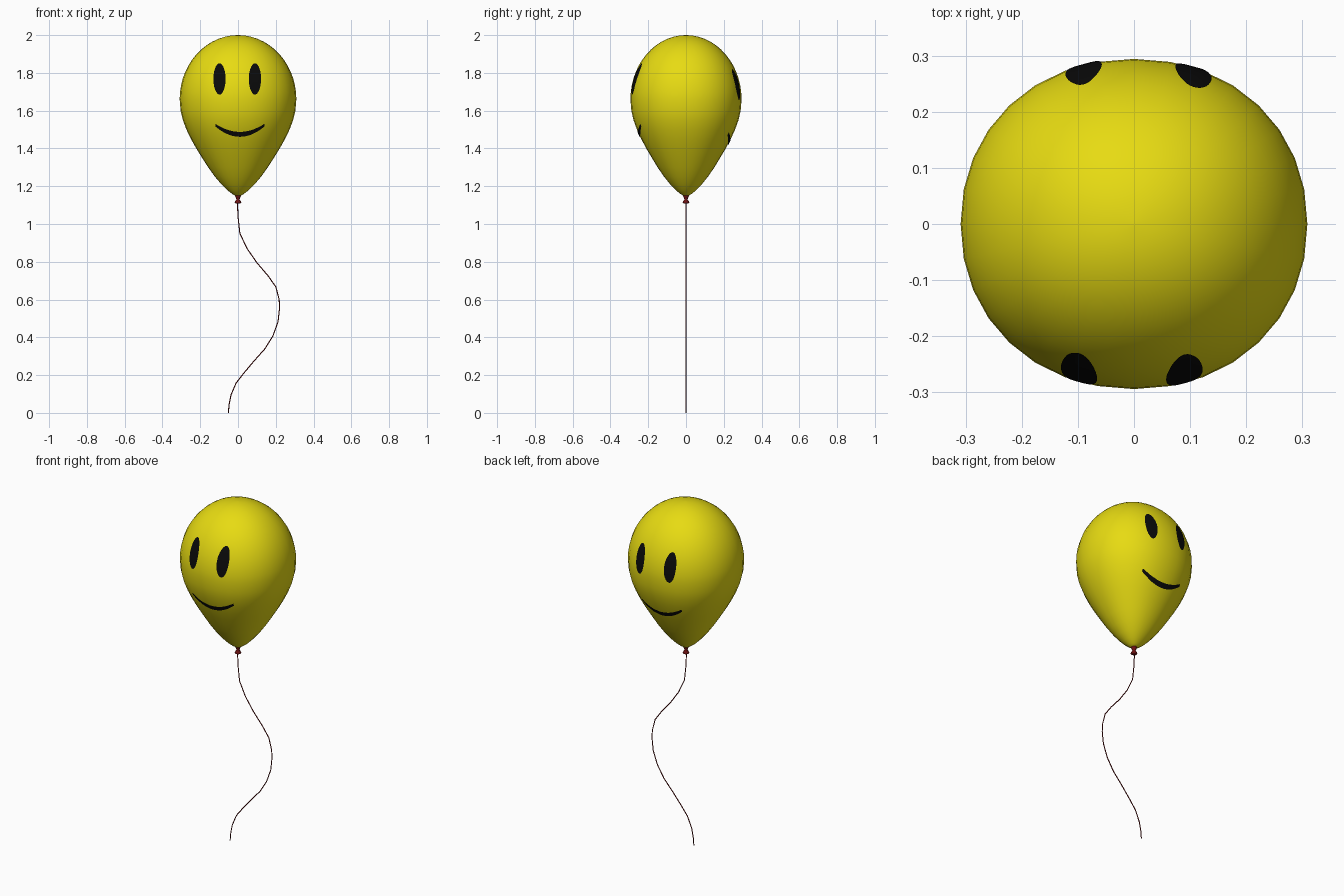
import bpy, bmesh, math
from mathutils import Vector
from mathutils.bvhtree import BVHTree

if "Cube" in bpy.data.objects:
    bpy.data.objects.remove(bpy.data.objects["Cube"])


def material(name, rgb):
    m = bpy.data.materials.new(name)
    m.diffuse_color = (*rgb, 1)
    m.use_nodes = True
    m.node_tree.nodes["Principled BSDF"].inputs["Base Color"].default_value = m.diffuse_color
    return m


YELLOW = material("yellow", (0.80, 0.71, 0.006))
BLACK = material("black", (0.003, 0.003, 0.003))
RED = material("dark red", (0.16, 0.006, 0.006))


def finish(bm, name, mat):
    me = bpy.data.meshes.new(name)
    bm.to_mesh(me)
    bm.free()
    for p in me.polygons:
        p.use_smooth = True
    me.materials.append(mat)
    ob = bpy.data.objects.new(name, me)
    bpy.context.collection.objects.link(ob)
    return ob


def spow(v, e):
    return math.copysign(abs(v) ** e, v)


def lathe(profile, segs, depth=1.0, power=2.0):
    """Spin (radius, z) points into closed rings, slightly squared by power."""
    bm = bmesh.new()
    e = 2 / power
    rings = []
    for r, z in profile:
        rings.append([bm.verts.new((r * spow(math.cos(a), e), r * depth * spow(math.sin(a), e), z))
                      for a in (2 * math.pi * i / segs for i in range(segs))])
    for lo, hi in zip(rings, rings[1:]):
        for i in range(segs):
            j = (i + 1) % segs
            bm.faces.new((lo[i], lo[j], hi[j], hi[i]))
    bm.faces.new(rings[0][::-1])
    bm.faces.new(rings[-1])
    bmesh.ops.recalc_face_normals(bm, faces=bm.faces)
    return bm


# Balloon body: tapered lower part and an elliptical dome
lower = [(0.012, 1.148), (0.032, 1.16), (0.058, 1.18), (0.088, 1.21), (0.122, 1.25),
         (0.158, 1.30), (0.190, 1.35), (0.221, 1.40), (0.249, 1.45), (0.273, 1.50),
         (0.292, 1.55), (0.304, 1.60)]
dome = [(0.309 * math.cos(t), 1.66 + 0.34 * math.sin(t))
        for t in (math.radians(89.5) * i / 14 for i in range(15))]
bm = lathe(lower + dome, 32, depth=0.952, power=2.1)
tree = BVHTree.FromBMesh(bm)
finish(bm, "balloon", YELLOW)

# Knot under the balloon
finish(lathe([(0.011, 1.108), (0.018, 1.112), (0.015, 1.120), (0.008, 1.130),
              (0.012, 1.140), (0.016, 1.150), (0.012, 1.158)], 12), "knot", RED)


def painted_patch(name, rows, side):
    """Lay a grid of (x, z) points just on top of the balloon; side is -1 front, 1 back."""
    bm = bmesh.new()
    grid = []
    for row in rows:
        line = []
        for x, z in row:
            hit, n, _, _ = tree.ray_cast(Vector((x, side * 2, z)), Vector((0, -side, 0)))
            line.append(bm.verts.new(hit + n * 0.003))
        grid.append(line)
    for a, b in zip(grid, grid[1:]):
        for i in range(len(a) - 1):
            f = bm.faces.new((a[i], a[i + 1], b[i + 1], b[i]))
            f.normal_update()
            if f.normal.y * side < 0:
                f.normal_flip()
    bmesh.ops.remove_doubles(bm, verts=bm.verts, dist=0.0005)
    finish(bm, name, BLACK)


def eye(name, cx, cz, side):
    rows = []
    for i in range(17):
        t = math.pi * (i / 16 - 0.5)
        rows.append([(cx + 0.032 * math.cos(t) * v / 3, cz + 0.082 * math.sin(t))
                     for v in range(-3, 4)])
    painted_patch(name, rows, side)


def mouth(name, cx, cz, side):
    rows = []
    for i in range(29):
        u = i / 14 - 1
        half = 0.013 - 0.006 * u * u
        rows.append([(cx + 0.128 * u, cz + 0.048 * u * u + half * v) for v in (-1, 0, 1)])
    painted_patch(name, rows, side)


# Faces on the front and the back
eye("front_left_eye", -0.097, 1.767, -1)
eye("front_right_eye", 0.089, 1.767, -1)
mouth("front_mouth", 0.010, 1.476, -1)
eye("back_left_eye", -0.089, 1.737, 1)
eye("back_right_eye", 0.105, 1.737, 1)
mouth("back_mouth", 0.0, 1.432, 1)

# Wavy string hanging to the ground
path = [(-0.003, 1.115), (0.0, 1.04), (0.01, 0.95), (0.048, 0.87), (0.10, 0.795),
        (0.158, 0.727), (0.20, 0.668), (0.218, 0.60), (0.220, 0.555), (0.212, 0.483),
        (0.185, 0.408), (0.143, 0.340), (0.085, 0.275), (0.032, 0.212), (-0.010, 0.158),
        (-0.037, 0.095), (-0.047, 0.045), (-0.051, 0.0)]
bm = bmesh.new()
rings = []
for k, (x, z) in enumerate(path):
    p, q = path[max(k - 1, 0)], path[min(k + 1, len(path) - 1)]
    t = Vector((q[0] - p[0], 0, q[1] - p[1])).normalized()
    if k == len(path) - 1:
        t = Vector((0, 0, -1))
    side = t.cross(Vector((0, 1, 0)))
    rings.append([bm.verts.new(Vector((x, 0, z)) + 0.0028 * (side * math.cos(a) + Vector((0, 1, 0)) * math.sin(a)))
                  for a in (math.pi * i / 3 for i in range(6))])
for a, b in zip(rings, rings[1:]):
    for i in range(6):
        bm.faces.new((a[i], a[(i + 1) % 6], b[(i + 1) % 6], b[i]))
bm.faces.new(rings[0])
bm.faces.new(rings[-1])
bmesh.ops.recalc_face_normals(bm, faces=bm.faces)
finish(bm, "string", RED)
